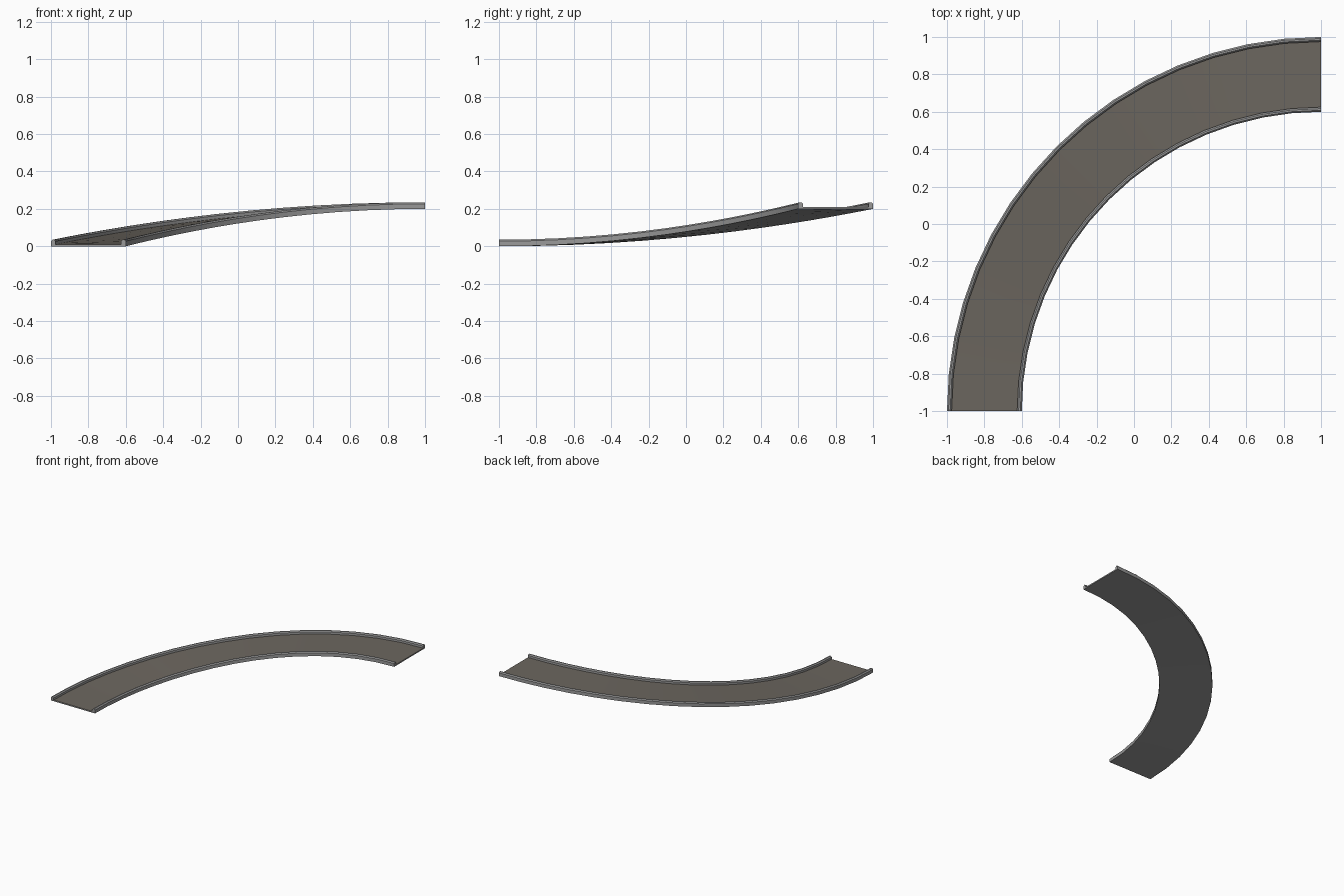
import bpy, math

if "Cube" in bpy.data.objects:
    bpy.data.objects.remove(bpy.data.objects["Cube"])

SEGMENTS = 16            # quarter turn about the corner (1, -1)
RISE = 0.2


def material(name, colour):
    m = bpy.data.materials.new(name)
    m.diffuse_color = (*colour, 1)
    m.use_nodes = True
    m.node_tree.nodes["Principled BSDF"].inputs["Base Color"].default_value = m.diffuse_color
    return m


road_brown = material("road brown", (0.15, 0.135, 0.115))
rail_grey = material("rail grey", (0.32, 0.32, 0.32))


def sweep(name, profile, materials, edge_slots):
    """Sweep a closed (radius, height) profile round the climbing quarter turn."""
    n = len(profile)
    verts, faces, slots = [], [], []
    for i in range(SEGMENTS + 1):
        t = math.pi / 2 * i / SEGMENTS
        lift = RISE * math.sin(t) ** 2
        for r, h in profile:
            verts.append((1 - r * math.cos(t), -1 + r * math.sin(t), h + lift))
    for i in range(SEGMENTS):
        for j in range(n):
            k = (j + 1) % n
            faces.append((i * n + j, (i + 1) * n + j, (i + 1) * n + k, i * n + k))
            slots.append(edge_slots[j])
    # End caps
    faces += [tuple(range(n)), tuple(reversed(range(SEGMENTS * n, SEGMENTS * n + n)))]
    slots += [len(materials) - 1] * 2
    mesh = bpy.data.meshes.new(name)
    mesh.from_pydata(verts, [], faces)
    for m in materials:
        mesh.materials.append(m)
    mesh.polygons.foreach_set("material_index", slots)
    mesh.validate()
    obj = bpy.data.objects.new(name, mesh)
    bpy.context.collection.objects.link(obj)
    bpy.ops.object.select_all(action='DESELECT')
    obj.select_set(True)
    bpy.context.view_layer.objects.active = obj
    bpy.ops.object.mode_set(mode='EDIT')
    bpy.ops.mesh.select_all(action='SELECT')
    bpy.ops.mesh.normals_make_consistent(inside=False)
    bpy.ops.object.mode_set(mode='OBJECT')
    bpy.ops.object.shade_smooth_by_angle(angle=math.radians(20))
    return obj


# Road slab: brown on top, grey beneath
sweep("road_slab", [(1.625, 0), (1.975, 0), (1.975, 0.01), (1.625, 0.01)],
      [road_brown, rail_grey], [1, 1, 0, 1])

# Kerb rails, bevelled along both top edges, mirrored across the road
for name, edge, inward in (("outer_rail", 2.0, -1), ("inner_rail", 1.6, 1)):
    section = [(0, 0), (0, 0.027), (0.008, 0.035), (0.017, 0.035), (0.025, 0.027), (0.025, 0)]
    sweep(name, [(edge + inward * d, h) for d, h in section], [rail_grey], [0] * 6)
